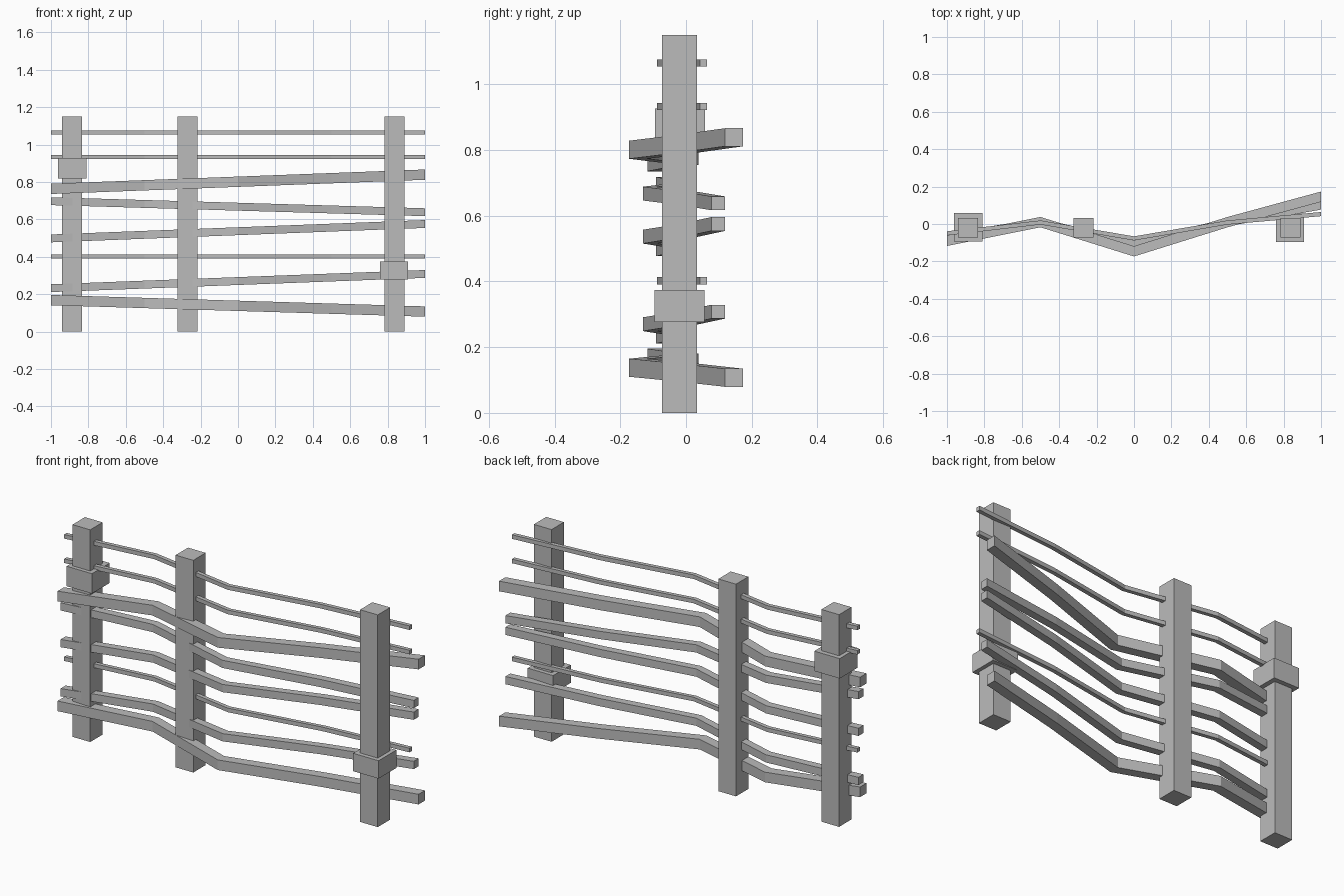
import bpy

if "Cube" in bpy.data.objects:
    bpy.data.objects.remove(bpy.data.objects["Cube"])

grey = bpy.data.materials.new("weathered_grey")
grey.diffuse_color = (0.5, 0.5, 0.5, 1)
grey.use_nodes = True
grey.node_tree.nodes["Principled BSDF"].inputs["Base Color"].default_value = grey.diffuse_color


def make_mesh(name, verts, faces):
    me = bpy.data.meshes.new(name)
    me.from_pydata(verts, [], faces)
    me.materials.append(grey)
    ob = bpy.data.objects.new(name, me)
    bpy.context.collection.objects.link(ob)
    return ob


def sweep(name, centres, sizes):
    """Square section in the YZ plane carried along a list of points."""
    verts, faces = [], []
    for (x, y, z), (hy, hz) in zip(centres, sizes):
        verts += [(x, y - hy, z - hz), (x, y + hy, z - hz),
                  (x, y + hy, z + hz), (x, y - hy, z + hz)]
    n = len(centres)
    for i in range(n - 1):
        a, b = 4 * i, 4 * i + 4
        for k in range(4):
            j = (k + 1) % 4
            faces.append((a + k, b + k, b + j, a + j))
    faces += [(0, 1, 2, 3), tuple(4 * n - 4 + k for k in (3, 2, 1, 0))]
    return make_mesh(name, verts, faces)


def box(name, x, y, z0, z1, w):
    zc, hz, h = (z0 + z1) / 2, (z1 - z0) / 2, w / 2
    return sweep(name, [(x - h, y, zc), (x + h, y, zc)], [(h, hz)] * 2)


# Upright posts
for side, x in (("left", -0.888), ("middle", -0.27), ("right", 0.836)):
    box(side + "_post", x, -0.02, 0, 1.15, 0.106)

# Square collars around the outer posts
box("left_collar", -0.886, -0.018, 0.819, 0.927, 0.152)
box("right_collar", 0.834, -0.02, 0.277, 0.374, 0.152)

# Bent rails: thickness and y offset at each bend, by rail type
XS = (-1, -0.5, 0, 0.5, 1)
TYPES = {
    "thick": (0.055, (-0.09, 0.01, -0.146, 0.01, 0.146)),
    "medium": (0.042, (-0.07, 0.009, -0.11, 0.009, 0.098)),
    "thin": (0.022, (-0.05, 0.008, -0.077, 0.008, 0.053)),
}
# type, height at left end, height at right end
RAILS = [
    ("thin", 1.065, 1.065), ("thin", 0.933, 0.933),
    ("thick", 0.763, 0.839), ("medium", 0.697, 0.638),
    ("medium", 0.498, 0.575), ("thin", 0.402, 0.402),
    ("medium", 0.232, 0.308), ("thick", 0.168, 0.107),
]
for i, (kind, zl, zr) in enumerate(RAILS):
    t, ys = TYPES[kind]
    pts = [(x, y, zl + (zr - zl) * (x + 1) / 2) for x, y in zip(XS, ys)]
    sweep(f"{kind}_rail_{i + 1}", pts, [(t / 2, t / 2)] * 5)
